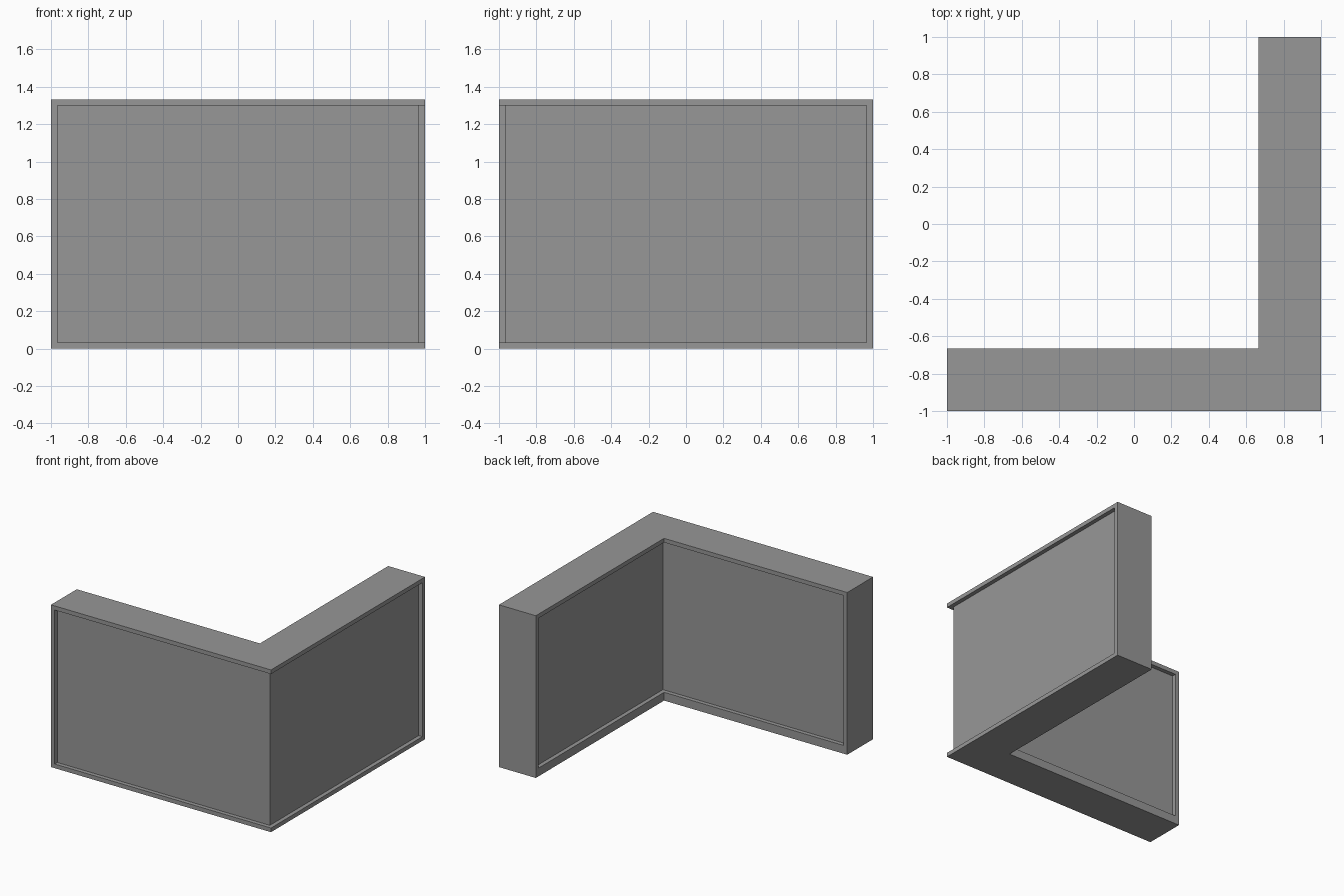
import bpy, bmesh

if "Cube" in bpy.data.objects:
    bpy.data.objects.remove(bpy.data.objects["Cube"])

H = 1.333     # wall height
T = 0.335     # wall thickness
R = 0.034     # rail width and panel recess

grey = bpy.data.materials.new("wall grey")
grey.diffuse_color = (0.31, 0.31, 0.31, 1)
grey.use_nodes = True
grey.node_tree.nodes["Principled BSDF"].inputs["Base Color"].default_value = grey.diffuse_color


def prism(name, outline, z0, z1):
    """Extrude a flat counter-clockwise outline from z0 to z1."""
    bm = bmesh.new()
    face = bm.faces.new([bm.verts.new((x, y, z0)) for x, y in outline])
    ext = bmesh.ops.extrude_face_region(bm, geom=[face])["geom"]
    bmesh.ops.translate(bm, vec=(0, 0, z1 - z0),
                        verts=[v for v in ext if isinstance(v, bmesh.types.BMVert)])
    bmesh.ops.recalc_face_normals(bm, faces=bm.faces)
    mesh = bpy.data.meshes.new(name)
    bm.to_mesh(mesh)
    bm.free()
    mesh.materials.append(grey)
    obj = bpy.data.objects.new(name, mesh)
    bpy.context.collection.objects.link(obj)
    return obj


def corner(outer, inner, end):
    """L outline: distances of outer and inner faces from the outer corner, and end inset."""
    a, b, e = 1 - outer, 1 - inner, 1 - end
    return [(-e, -a), (a, -a), (a, e), (b, e), (b, -b), (-e, -b)]


# Rails framing the corner wall at floor and top
prism("bottom_rail", corner(0, T, 0), 0, R)
prism("top_rail", corner(0, T, 0), H - R, H)

# Recessed wall panels
prism("wall_panel", corner(R, T - R, R), R, H - R)

# Taller skirting on the inner side
prism("inner_skirting", corner(T - R, T, R), R, 2 * R)

# End posts closing both free ends
prism("left_end_post", [(-1, -1), (-1 + R, -1), (-1 + R, -1 + T), (-1, -1 + T)], R, H - R)
prism("back_end_post", [(1 - T, 1 - R), (1, 1 - R), (1, 1), (1 - T, 1)], R, H - R)
